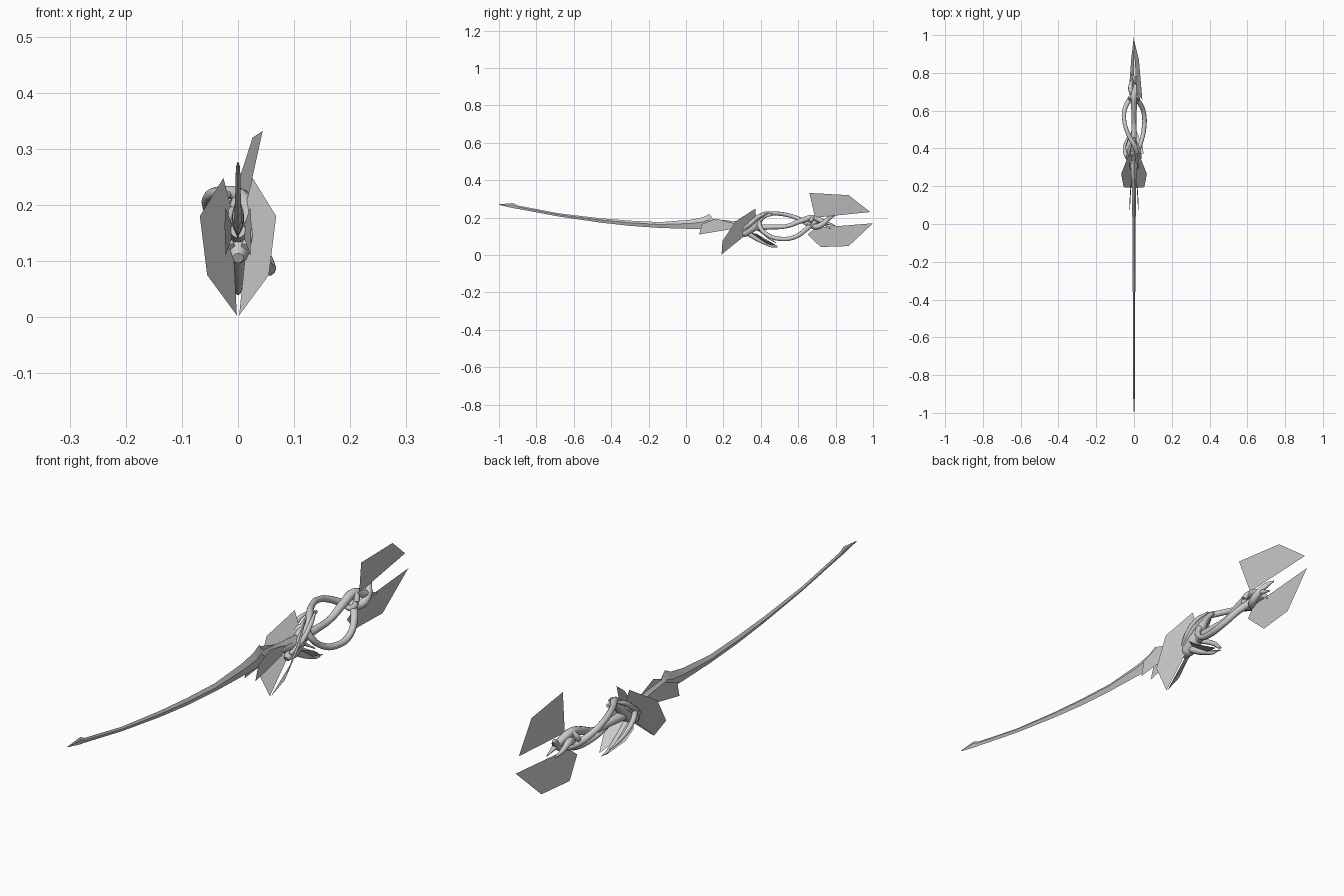
import bpy, bmesh, math
from mathutils import Vector


def mesh_object(name, verts, faces, smooth=None):
    me = bpy.data.meshes.new(name)
    me.from_pydata(verts, [], faces)
    ob = bpy.data.objects.new(name, me)
    bpy.context.collection.objects.link(ob)
    bm = bmesh.new()
    bm.from_mesh(me)
    bmesh.ops.recalc_face_normals(bm, faces=bm.faces)
    bm.to_mesh(me)
    bm.free()
    if smooth:
        select(ob)
        bpy.ops.object.shade_smooth_by_angle(angle=math.radians(smooth))
    return ob


def select(ob):
    bpy.ops.object.select_all(action='DESELECT')
    ob.select_set(True)
    bpy.context.view_layer.objects.active = ob


def vine(name, pts):
    """Smooth tapered tube; each point is x, y, z, radius."""
    cu = bpy.data.curves.new(name, 'CURVE')
    cu.dimensions = '3D'
    cu.bevel_depth = 1.0
    cu.bevel_resolution = 3
    cu.resolution_u = 8
    cu.use_fill_caps = True
    sp = cu.splines.new('BEZIER')
    sp.bezier_points.add(len(pts) - 1)
    for bp, (x, y, z, r) in zip(sp.bezier_points, pts):
        bp.co = (x, y, z)
        bp.radius = r
        bp.handle_left_type = bp.handle_right_type = 'AUTO'
    ob = bpy.data.objects.new(name, cu)
    bpy.context.collection.objects.link(ob)
    select(ob)
    bpy.ops.object.convert(target='MESH')
    bpy.ops.object.shade_smooth_by_angle(angle=math.radians(60))


def leaf(name, pts, mirror=False):
    """Flat leaf card, optionally mirrored across x."""
    mesh_object(name, pts, [range(len(pts))])
    if mirror:
        mesh_object(name + "_mirrored", [(-x, y, z) for x, y, z in pts],
                    [range(len(pts))[::-1]])


# Blade: stations of y, top z, bottom z, half thickness
stations = [
    (-1.0, .271, .268, .001), (-.925, .278, .251, .004), (-.90, .265, .247, .004),
    (-.68, .223, .206, .005), (-.46, .197, .174, .006), (-.30, .184, .156, .007),
    (-.14, .176, .145, .008), (.02, .188, .140, .009), (.09, .202, .139, .010),
    (.125, .220, .140, .010), (.145, .192, .140, .011), (.25, .182, .142, .012),
    (.34, .175, .140, .012)]
verts, faces = [], []
for y, t, b, w in stations:
    m = b + (t - b) * .6
    verts += [(0, y, t), (w, y, m), (0, y, b), (-w, y, m)]
for i in range(len(stations) - 1):
    for k in range(4):
        a, c = i * 4 + k, i * 4 + (k + 1) % 4
        faces.append((a, c, c + 4, a + 4))
n = len(verts)
faces += [(0, 1, 2, 3), (n - 1, n - 2, n - 3, n - 4)]
mesh_object("blade", verts, faces, 30)

# Leaf cards around the guard
leaf("guard_leaf", [(.002, .19, .003), (.055, .195, .075), (.068, .265, .18),
                    (.026, .37, .248), (.012, .375, .195), (.012, .31, .10)], True)
leaf("collar_leaf", [(.022, .07, .11), (.024, .085, .165), (.022, .16, .195),
                     (.012, .26, .168), (.012, .24, .138)], True)

# Leaf cards at the pommel
leaf("upper_pommel_leaf", [(.044, .66, .332), (.026, .87, .32),
                           (-.003, .985, .23), (.015, .69, .20)])
leaf("lower_pommel_leaf", [(0, 1.0, .17), (-.015, .87, .048), (-.026, .72, .043),
                           (-.008, .65, .11), (0, .69, .145)])

# Central grip
vine("grip", [(0, .24, .155, .014), (0, .34, .148, .02), (0, .45, .15, .014),
              (0, .54, .155, .012), (0, .62, .185, .015), (0, .68, .20, .016),
              (.01, .73, .18, .014), (.012, .80, .156, .002)])

# Swollen root that wraps the guard
vine("guard_root", [(0, .285, .105, .010), (0, .31, .118, .024), (0, .35, .145, .027),
                    (0, .385, .18, .020), (0, .42, .208, .012), (0, .46, .216, .006)])

# Hand loops: one arches over, the other swings low
vine("upper_loop", [(.012, .31, .13, .012), (.02, .36, .18, .014), (.005, .41, .215, .013),
                    (-.028, .47, .222, .011), (-.052, .55, .212, .011),
                    (-.048, .61, .19, .012), (-.018, .665, .16, .014),
                    (.012, .70, .152, .015), (.016, .735, .17, .015),
                    (0, .77, .20, .010), (-.012, .795, .209, .002)])
vine("lower_loop", [(-.012, .32, .125, .010), (-.022, .355, .17, .011),
                    (0, .385, .185, .012), (.022, .395, .15, .012), (.036, .43, .112, .011),
                    (.052, .50, .087, .012), (.053, .58, .096, .012), (.03, .64, .135, .013),
                    (-.004, .68, .17, .015), (-.018, .715, .182, .013),
                    (-.014, .75, .16, .008), (0, .77, .142, .002)])
vine("left_low_vine", [(.0, .31, .15, .010), (-.035, .35, .155, .010), (-.05, .40, .13, .009),
                       (-.04, .44, .095, .007), (-.02, .48, .065, .002)])

# Curling thorns under and over the guard
for s, side in ((1, "right"), (-1, "left")):
    vine("side_thorn_" + side, [(s * .012, .29, .125, .007), (s * .028, .34, .165, .010),
                                (s * .026, .39, .205, .009), (s * .01, .44, .225, .003)])
    leaf("under_leaf_" + side, [(s * .01, .35, .118), (s * .05, .375, .115),
                                (s * .045, .42, .082), (s * .014, .49, .048),
                                (s * .004, .43, .06)])
vine("under_thorn", [(0, .33, .12, .016), (0, .37, .092, .013), (0, .42, .064, .009),
                     (0, .46, .046, .006), (0, .495, .043, .001)])

# Pommel knot: small ring where the vines cross
ring = []
for k in range(9):
    a = math.tau * k / 8
    ring.append((.022 * math.cos(a), .665 + .012 * math.sin(a),
                 .178 + .024 * math.sin(a), .010))
vine("pommel_knot", ring)
